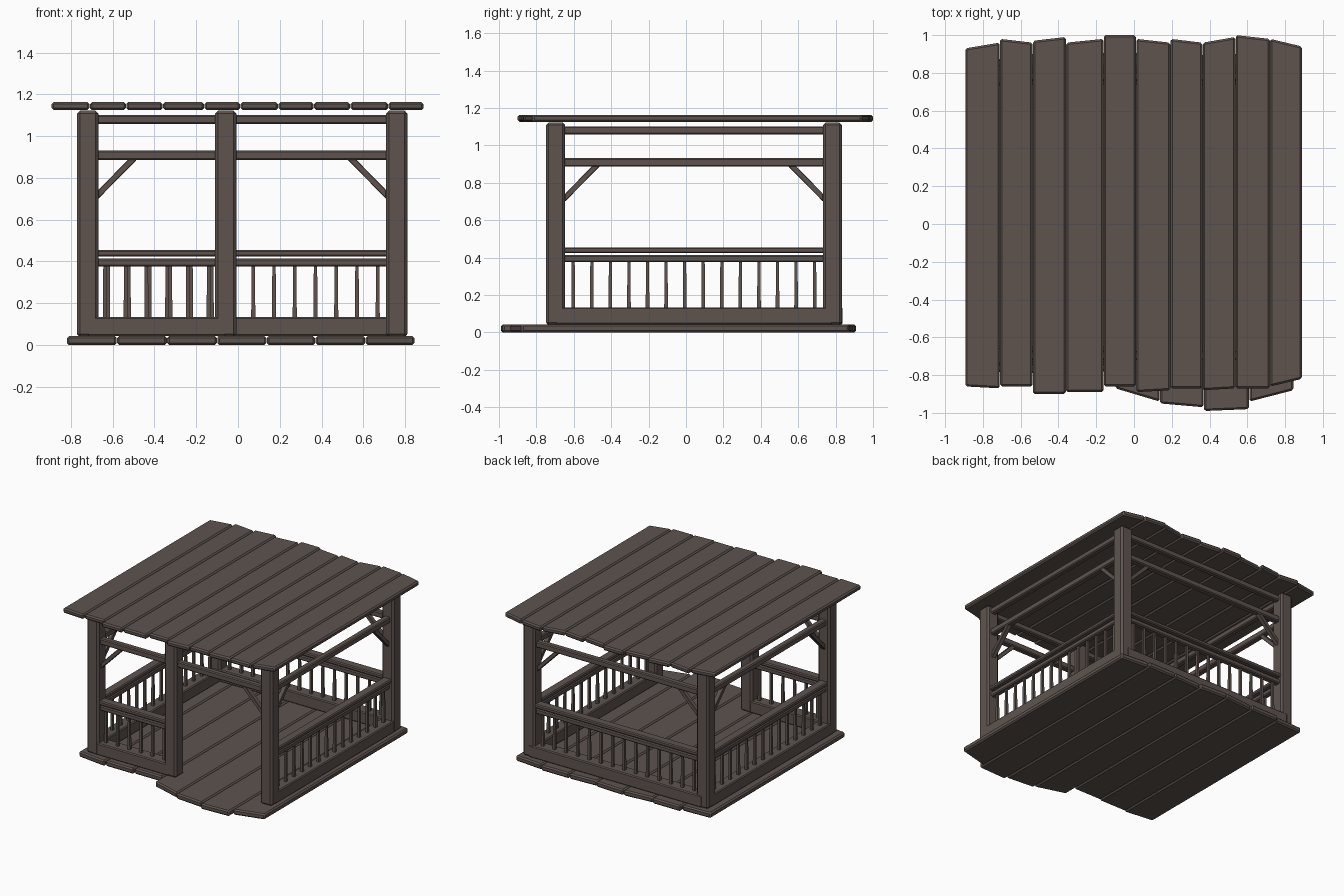
import bpy
import bmesh
from mathutils import Vector

old = bpy.data.objects.get("Cube")
if old:
    bpy.data.objects.remove(old, do_unlink=True)

WOOD = (0.112, 0.088, 0.077, 1.0)
wood = bpy.data.materials.new("weathered brown wood")
wood.use_nodes = True
wood.diffuse_color = WOOD
shader = wood.node_tree.nodes["Principled BSDF"]
shader.inputs["Base Color"].default_value = WOOD
shader.inputs["Roughness"].default_value = 0.9


def prism(name, bottom, top, bevel):
    """Solid between two matching outlines, with chamfered edges."""
    bm = bmesh.new()
    low = [bm.verts.new(p) for p in bottom]
    high = [bm.verts.new(p) for p in top]
    bm.faces.new(low[::-1])
    bm.faces.new(high)
    n = len(low)
    for i in range(n):
        j = (i + 1) % n
        bm.faces.new((low[i], low[j], high[j], high[i]))
    bmesh.ops.recalc_face_normals(bm, faces=bm.faces)
    mesh = bpy.data.meshes.new(name)
    bm.to_mesh(mesh)
    bm.free()
    mesh.materials.append(wood)
    obj = bpy.data.objects.new(name, mesh)
    bpy.context.collection.objects.link(obj)
    if bevel:
        mod = obj.modifiers.new("chamfer", 'BEVEL')
        mod.width = bevel
        mod.segments = 1
    return obj


def box(name, x0, x1, y0, y1, z0, z1, bevel=0.007):
    outline = [(x0, y0), (x1, y0), (x1, y1), (x0, y1)]
    return prism(name, [(x, y, z0) for x, y in outline],
                 [(x, y, z1) for x, y in outline], bevel)


def planks(name, edges, ends, z0, z1):
    """Boards along y; ends hold front left, front right, back left, back right."""
    for i, (fl, fr, bl, br) in enumerate(ends):
        a, b = edges[i] + 0.001, edges[i + 1] - 0.001
        outline = [(a, fl), (b, fr), (b, br), (a, bl)]
        prism(f"{name}_{i + 1}", [(x, y, z0) for x, y in outline],
              [(x, y, z1) for x, y in outline], 0.01)


# Floor boards, longer in front of the entrance
planks("floor_board",
       [-0.82, -0.58, -0.34, -0.10, 0.137, 0.37, 0.61, 0.845],
       [(-0.77, -0.80, 0.87, 0.88), (-0.79, -0.79, 0.90, 0.90),
        (-0.78, -0.78, 0.89, 0.91), (-0.87, -0.94, 0.91, 0.90),
        (-0.95, -0.97, 0.89, 0.90), (-0.99, -0.98, 0.90, 0.90),
        (-0.94, -0.88, 0.89, 0.87)], 0, 0.043)

# Roof boards with uneven sawn ends
planks("roof_board",
       [-0.894, -0.71, -0.536, -0.36, -0.161, 0.011, 0.193, 0.363, 0.538, 0.72, 0.89],
       [(-0.86, -0.87, 0.93, 0.96), (-0.86, -0.86, 0.98, 0.96),
        (-0.90, -0.90, 0.97, 0.99), (-0.89, -0.89, 0.96, 0.98),
        (-0.86, -0.86, 1.0, 1.0), (-0.89, -0.88, 0.98, 0.96),
        (-0.87, -0.87, 0.98, 0.96), (-0.88, -0.87, 0.96, 0.99),
        (-0.87, -0.87, 1.0, 0.98), (-0.86, -0.82, 0.98, 0.94)], 1.125, 1.163)

# Posts: four corners and one beside the entrance
XL, XM, XR = -0.72, -0.058, 0.76
YF, YB = -0.697, 0.783
HALF = 0.051
for name, x, y in (("front_right_post", XL, YF), ("entrance_post", XM, YF),
                   ("front_left_post", XR, YF), ("back_right_post", XL, YB),
                   ("back_left_post", XR, YB)):
    box(name, x - HALF, x + HALF, y - HALF, y + HALF, 0.04, 1.122, 0.014)


def wall_bar(name, along, start, stop, pos, half, z0, z1):
    if along == 'x':
        box(name, start, stop, pos - half, pos + half, z0, z1)
    else:
        box(name, pos - half, pos + half, start, stop, z0, z1)


def brace(name, along, corner, sign, pos):
    """Diagonal strut from the post up to the lower beam."""
    profile = [(0, 0.70), (0.187, 0.89), (0.145, 0.89), (0, 0.742)]

    def side(offset):
        return [(corner + sign * u, pos + offset, z) if along == 'x'
                else (pos + offset, corner + sign * u, z) for u, z in profile]
    prism(name, side(-0.017), side(0.017), 0.003)


def railing(name, along, start, stop, pos, first, count):
    wall_bar(name + "_sill", along, start, stop, pos, 0.05, 0.043, 0.134)
    wall_bar(name + "_lower_rail", along, start, stop, pos, 0.022, 0.376, 0.414)
    wall_bar(name + "_handrail", along, start, stop, pos, 0.035, 0.424, 0.455)
    for i in range(count):
        c = first + i * 0.0993
        x, y = (c, pos) if along == 'x' else (pos, c)

        def ring(r, z):
            return [Vector((x + sx * r, y + sy * r, z))
                    for sx, sy in ((-1, -1), (1, -1), (1, 1), (-1, 1))]
        prism(f"{name}_baluster_{i + 1}", ring(0.010, 0.125), ring(0.008, 0.385), 0)


# Beams and corner braces on all four sides
for name, along, start, stop, pos in (
        ("front", 'x', XL, XR, YF), ("back", 'x', XL, XR, YB),
        ("right", 'y', YF, YB, XL), ("left", 'y', YF, YB, XR)):
    wall_bar(name + "_top_beam", along, start, stop, pos, 0.022, 1.058, 1.102)
    wall_bar(name + "_lower_beam", along, start, stop, pos, 0.024, 0.886, 0.932)
    brace(name + "_brace_a", along, start + HALF, 1, pos)
    brace(name + "_brace_b", along, stop - HALF, -1, pos)

# Railings, leaving the entrance open
railing("front_railing", 'x', XL, XM, YF, -0.637, 6)
railing("back_railing", 'x', XL, XR, YB + 0.005, -0.622, 14)
railing("right_railing", 'y', YF, YB, XL, -0.603, 14)
railing("left_railing", 'y', YF, YB, XR, -0.603, 14)
